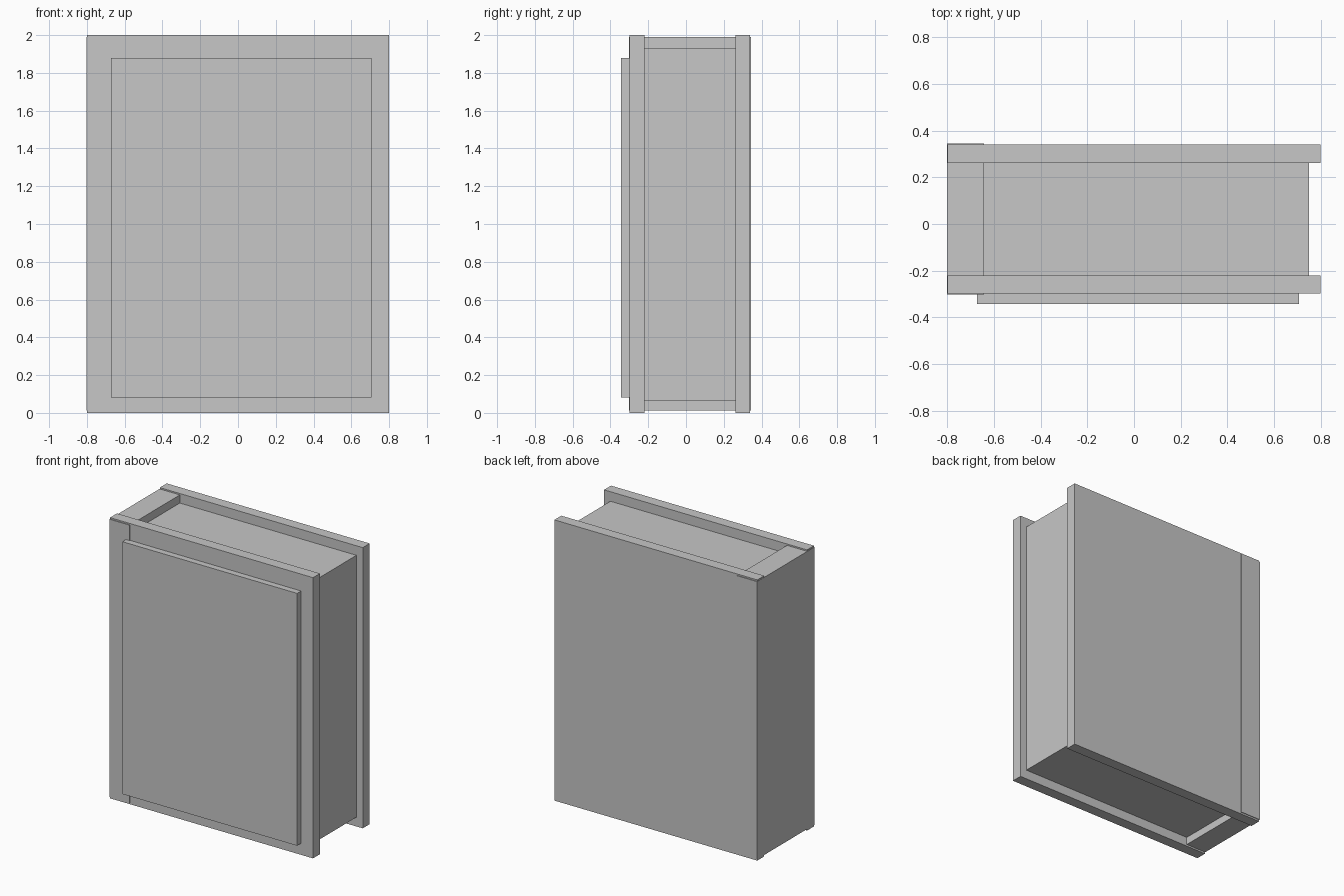
import bpy

# Remove the default cube only
cube = bpy.data.objects.get("Cube")
if cube:
    bpy.data.objects.remove(cube, do_unlink=True)

# Single plain material
grey = bpy.data.materials.new("light grey")
grey.use_nodes = True
tone = (0.57, 0.57, 0.57, 1.0)
grey.diffuse_color = tone
grey.node_tree.nodes["Principled BSDF"].inputs["Base Color"].default_value = tone


def box(name, x, y, z):
    """Box spanning the given (low, high) ranges."""
    spans = (x, y, z)
    bpy.ops.mesh.primitive_cube_add(size=1)
    ob = bpy.context.object
    ob.name = ob.data.name = name
    ob.location = [(lo + hi) / 2 for lo, hi in spans]
    ob.scale = [hi - lo for lo, hi in spans]
    bpy.ops.object.transform_apply(location=True, scale=True)
    ob.data.materials.append(grey)
    return ob


# Front and back boards
for name, y in (("front_cover", (-0.298, -0.22)), ("back_cover", (0.262, 0.34))):
    box(name, (-0.8, 0.8), y, (0, 2))

# Spine strip, slightly proud of both boards and shorter than them
box("spine", (-0.802, -0.642), (-0.303, 0.345), (0.012, 1.99))

# Page block, recessed between the boards
box("pages", (-0.66, 0.75), (-0.23, 0.27), (0.066, 1.932))

# Raised panel on the front board
box("front_panel", (-0.672, 0.706), (-0.343, -0.29), (0.082, 1.88))
